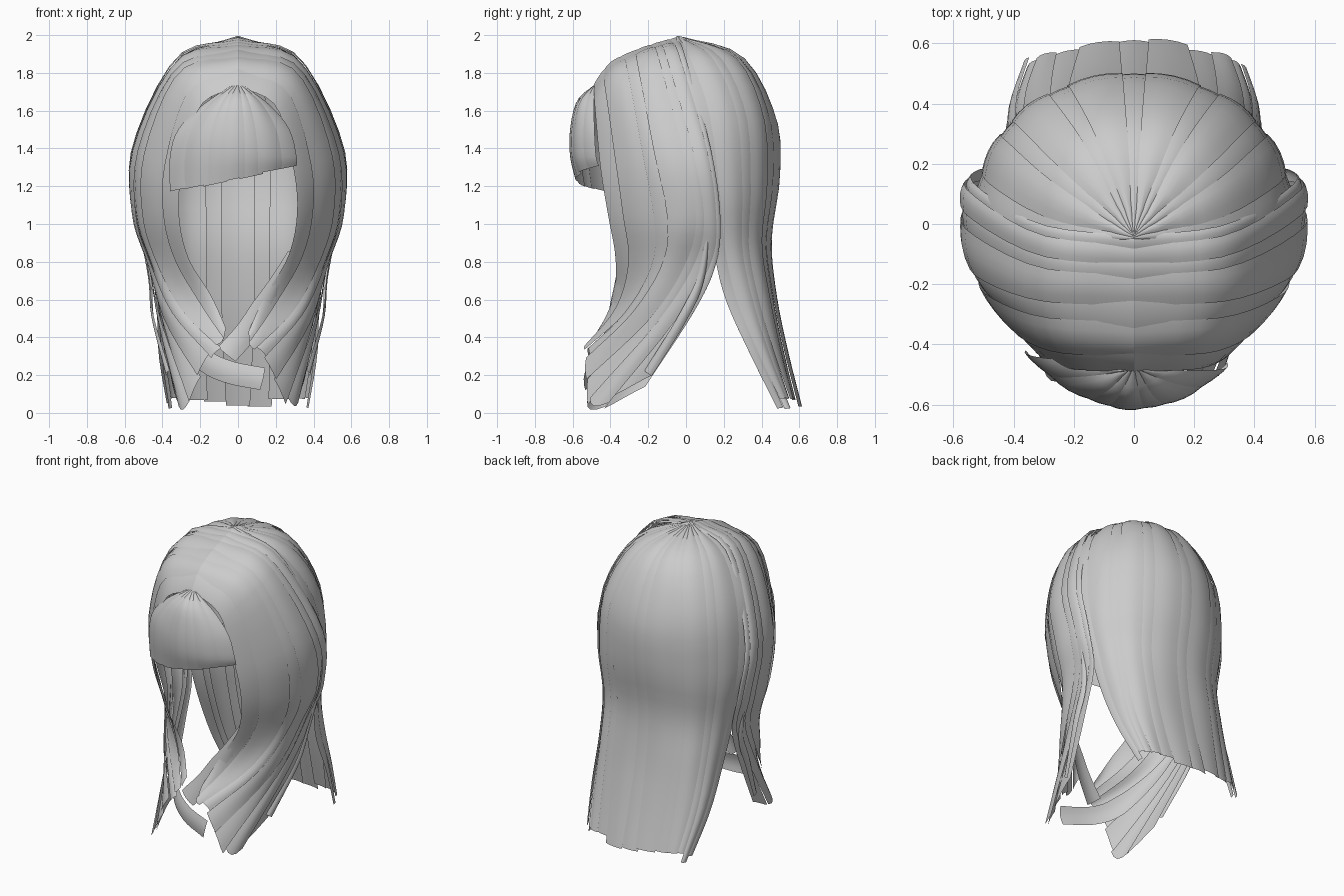
import bpy, random
from mathutils import Vector

if "Cube" in bpy.data.objects:
    bpy.data.objects.remove(bpy.data.objects["Cube"])
random.seed(4)


def spline(pts, t):
    """Catmull-Rom through pts, t in 0..1."""
    n = len(pts) - 1
    f = min(max(t, 0), 1) * n
    i = min(int(f), n - 1)
    f -= i
    b, c = pts[i], pts[i + 1]
    a = pts[i - 1] if i > 0 else b * 2 - c
    d = pts[i + 2] if i + 2 <= n else c * 2 - b
    return 0.5 * (b * 2 + (c - a) * f + (a * 2 - b * 5 + c * 4 - d) * f * f
                  + (b * 3 - a - c * 3 + d) * f ** 3)


def outward(p):
    v = Vector((p.x, p.y + 0.05, max(p.z - 1.3, 0)))
    return v.normalized() if v.length > 1e-4 else Vector((0, 0, 1))


def add_mesh(name, grid):
    nu = len(grid[0])
    verts = [p for row in grid for p in row]
    faces = [(j * nu + i, j * nu + i + 1, (j + 1) * nu + i + 1, (j + 1) * nu + i)
             for j in range(len(grid) - 1) for i in range(nu - 1)]
    me = bpy.data.meshes.new(name)
    me.from_pydata(verts, [], faces)
    if sum(p.normal.dot(outward(p.center)) * p.area for p in me.polygons) < 0:
        me.flip_normals()
    me.shade_smooth()
    ob = bpy.data.objects.new(name, me)
    bpy.context.collection.objects.link(ob)


def strips(name, guides, count, lift, taper=0.25, overlap=0.2, trim=0.03, nt=26, nu=5, sign=1):
    """Cut the surface through the guide curves into overlapping hair strips."""
    for k in range(count):
        mid, half = (k + 0.5) / count, 0.5 / count
        end = 1 - random.uniform(0, trim)
        off = lift(k)
        grid = []
        for j in range(nt + 1):
            t = j / nt * end
            cross = [spline(g, t) for g in guides]
            w = half * (1 + overlap * 2) * (1 - taper * max(0, (t - 0.7) / 0.3) ** 1.5)
            row = []
            for i in range(nu):
                s = i / (nu - 1) * 2 - 1
                p = spline(cross, mid + w * s)
                p = p + outward(p) * (off * min(1, t * 6) + 0.006 * (1 - s * s))
                row.append(Vector((p.x * sign, p.y, max(p.z, 0))))
            grid.append(row)
        add_mesh(f"{name}_{k + 1}", grid)


def guides(rows):
    return [[Vector(p) for p in r] for r in rows]


def lock(name, path, width, nt=20):
    """Loose ribbon along a path, hugging the head."""
    pts = [Vector(p) for p in path]
    grid = []
    for j in range(nt + 1):
        t = j / nt
        p = spline(pts, t)
        tan = spline(pts, min(1, t + .02)) - spline(pts, max(0, t - .02))
        side = tan.cross(outward(p)).normalized()
        w = width * (0.35 + 0.65 * min(1, t * 2)) / 2
        grid.append([p + side * w * s + outward(p) * 0.012 * (1 - s * s) for s in (-1, -.5, 0, .5, 1)])
    add_mesh(name, grid)


# Side hair: sweeps from the parting, over the ears and forward to the chest
side = guides([
    [(0, -.49, 1.73), (.20, -.48, 1.62), (.29, -.45, 1.3), (.31, -.41, 1.05),
     (.26, -.37, .82), (.14, -.38, .62), (.05, -.46, .42)],
    [(0, -.40, 1.85), (.28, -.37, 1.75), (.425, -.30, 1.35), (.43, -.26, 1.05),
     (.36, -.24, .80), (.22, -.33, .55), (.06, -.52, .35)],
    [(0, -.27, 1.915), (.31, -.25, 1.82), (.51, -.17, 1.4), (.525, -.10, 1.05),
     (.45, -.12, .80), (.33, -.28, .53), (.12, -.52, .30)],
    [(0, -.17, 1.95), (.31, -.14, 1.86), (.54, -.02, 1.4), (.54, .05, 1.05),
     (.46, .00, .80), (.38, -.18, .50), (.20, -.52, .15)],
    [(0, -.10, 1.97), (.31, -.06, 1.87), (.54, .08, 1.4), (.525, .13, 1.05),
     (.455, .10, .80), (.40, -.10, .48), (.28, -.49, .0)],
    [(0, -.04, 1.985), (.31, .00, 1.87), (.525, .13, 1.4), (.51, .18, 1.05),
     (.45, .16, .80), (.42, .05, .55), (.34, -.22, .13)],
])
for sign, label in ((1, "right"), (-1, "left")):
    strips(f"side_hair_{label}", side, 7, lambda k: 0.004 + 0.012 * (k % 2), sign=sign)

# Back hair: fans from the crown under the side hair and flares out at the hem
half_back = guides([
    [(0, -.05, 1.99), (.29, -.05, 1.87), (.48, .03, 1.6), (.525, .10, 1.2),
     (.46, .15, .85), (.43, .21, .60), (.42, .34, .31), (.37, .49, .01)],
    [(0, -.04, 1.99), (.26, .13, 1.88), (.41, .26, 1.58), (.44, .29, 1.2),
     (.40, .29, .88), (.39, .34, .62), (.38, .43, .33), (.34, .55, .02)],
    [(0, -.04, 1.99), (.15, .26, 1.88), (.25, .41, 1.57), (.27, .43, 1.22),
     (.26, .40, .90), (.26, .44, .62), (.25, .50, .33), (.23, .58, .02)],
    [(0, -.04, 1.99), (0, .29, 1.88), (0, .47, 1.56), (0, .49, 1.25),
     (0, .445, .92), (0, .47, .62), (0, .53, .33), (0, .61, .02)],
])
other = [[Vector((-p.x, p.y, p.z)) for p in g] for g in half_back[-2::-1]]
strips("back_hair", half_back + other, 13, lambda k: 0.009 * (k % 2), taper=0.2)

# Bangs: rounded fringe with a slanted hem
bangs = []
for i in range(7):
    e = -0.36 + 0.67 * i / 6
    q = (e / 0.34) ** 2
    bangs.append([Vector(p) for p in (
        (e * .1, -.485, 1.73), (e * .55, -.57 + .10 * q, 1.645 - .02 * q),
        (e * .88, -.605 + .145 * q, 1.50), (e, -.605 + .155 * q, 1.36),
        (e * 1.0, -.575 + .14 * q, 1.235 + .22 * e))])
strips("bangs", bangs, 7, lambda k: 0.004 * (k % 2), taper=0, overlap=.15, nt=14)

# Loose locks crossing the chest and wisps at the sides
lock("chest_lock_left", [(-.47, -.02, .80), (-.36, -.2, .52), (-.2, -.38, .30),
                         (-.06, -.47, .22), (.13, -.53, .18)], .12)
lock("chest_lock_right", [(.28, -.33, .85), (.18, -.36, .65), (.06, -.41, .45), (-.06, -.45, .31)], .12)
for s in (1, -1):
    lock("side_wisp", [(s * .52, .12, 1.0), (s * .465, .08, .72), (s * .445, -.02, .5),
                       (s * .37, -.2, .21)], .05)
